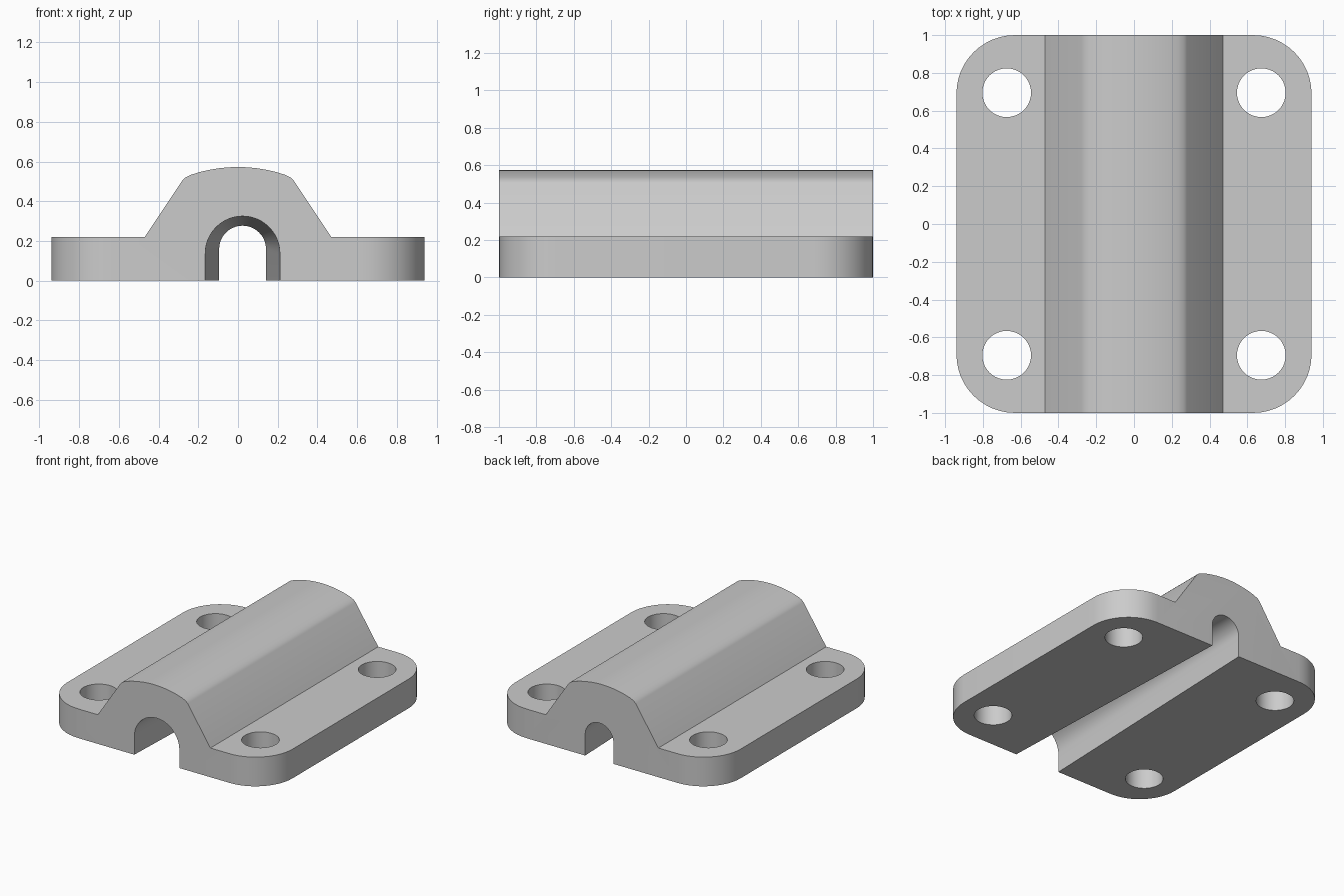
import bpy, bmesh
from math import cos, sin, pi, radians

cube = bpy.data.objects.get("Cube")
if cube:
    bpy.data.objects.remove(cube, do_unlink=True)

grey = bpy.data.materials.new("plain grey")
grey.use_nodes = True
colour = (0.6, 0.6, 0.6, 1)
grey.diffuse_color = colour
grey.node_tree.nodes["Principled BSDF"].inputs["Base Color"].default_value = colour

HALF_W, HALF_L, PLATE_H, CORNER_R = 0.94, 1.0, 0.22, 0.31


def make_object(name, bm):
    bmesh.ops.recalc_face_normals(bm, faces=bm.faces)
    mesh = bpy.data.meshes.new(name)
    bm.to_mesh(mesh)
    bm.free()
    mesh.materials.append(grey)
    obj = bpy.data.objects.new(name, mesh)
    bpy.context.collection.objects.link(obj)
    return obj


def loft(start, end, y0, y1):
    """Closed solid between two matching (x, z) outlines."""
    bm = bmesh.new()
    a = [bm.verts.new((x, y0, z)) for x, z in start]
    b = [bm.verts.new((x, y1, z)) for x, z in end]
    bm.faces.new(a)
    bm.faces.new(b[::-1])
    for i in range(len(a)):
        j = (i + 1) % len(a)
        bm.faces.new((a[i], b[i], b[j], a[j]))
    return bm


# Clamp body: flat plate and crowned ridge in one cross-section
half = [(HALF_W, 0), (HALF_W, PLATE_H), (0.47, PLATE_H), (0.28, 0.505),
        (0.265, 0.52), (0.235, 0.534), (0.19, 0.548), (0.14, 0.559),
        (0.09, 0.567), (0.045, 0.571)]
outline = half + [(0, 0.573)] + [(-x, z) for x, z in reversed(half)]
bm = loft(outline, outline, -HALF_L, HALF_L)

# Rounded plate corners
corners = [e for e in bm.edges
           if all(abs(v.co.x) > HALF_W - 0.01 for v in e.verts)
           and abs(e.verts[0].co.z - e.verts[1].co.z) > 0.1]
bmesh.ops.bevel(bm, geom=corners, offset=CORNER_R, segments=12,
                profile=0.5, affect='EDGES')
body = make_object("clamp_body", bm)


# Tapered arched channel, wide at the front and narrow at the back
def arch(y):
    t = (y + HALF_L) / (2 * HALF_L)
    cx, r = 0.023, 0.188 - 0.07 * t
    top = 0.325 - 0.048 * t
    arc = [(cx + r * cos(pi * i / 24), top - r + r * sin(pi * i / 24))
           for i in range(25)]
    return [(cx + r, -0.1)] + arc + [(cx - r, -0.1)]


cutters = [make_object("channel_cutter", loft(arch(-1.1), arch(1.1), -1.1, 1.1))]

# Bolt holes
for sx in (-1, 1):
    for sy in (-1, 1):
        bm = bmesh.new()
        bmesh.ops.create_cone(bm, cap_ends=True, segments=40, radius1=0.129,
                              radius2=0.129, depth=1)
        bmesh.ops.translate(bm, verts=bm.verts, vec=(sx * 0.674, sy * 0.695, 0.1))
        cutters.append(make_object("bolt_hole_cutter", bm))

bpy.ops.object.select_all(action='DESELECT')
bpy.context.view_layer.objects.active = body
body.select_set(True)
for cutter in cutters:
    cutter.hide_render = True
    cut = body.modifiers.new("cut", 'BOOLEAN')
    cut.operation = 'DIFFERENCE'
    cut.solver = 'EXACT'
    cut.object = cutter
    bpy.ops.object.modifier_apply(modifier=cut.name)
    bpy.data.objects.remove(cutter, do_unlink=True)

bpy.ops.object.shade_smooth_by_angle(angle=radians(30))
